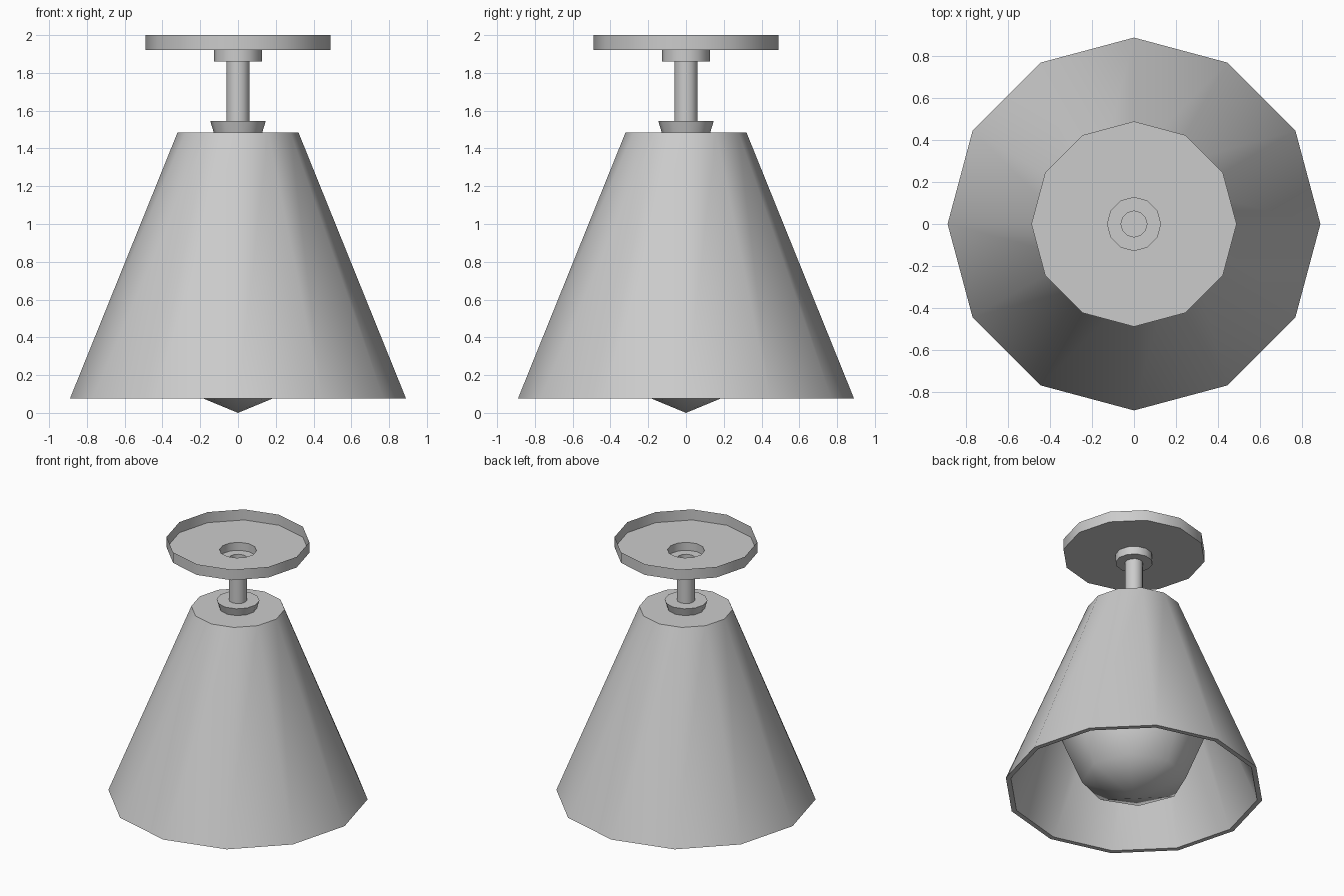
import bpy, bmesh
from math import cos, sin, radians, tau

if "Cube" in bpy.data.objects:
    bpy.data.objects.remove(bpy.data.objects["Cube"])


def lathe(name, profile, sides=12, angle=40):
    """Revolve (radius, z) points, listed so outward normals follow; r = 0 makes a pole."""
    bm = bmesh.new()
    rings = []
    for r, z in profile:
        n = 1 if r == 0 else sides
        rings.append([bm.verts.new((r * cos(tau * i / sides), r * sin(tau * i / sides), z))
                      for i in range(n)])
    for a, b in zip(rings, rings[1:]):
        for i in range(sides):
            j = (i + 1) % sides
            quad = [a[i % len(a)], a[j % len(a)], b[j % len(b)], b[i % len(b)]]
            bm.faces.new(list(dict.fromkeys(quad)))
    mesh = bpy.data.meshes.new(name)
    bm.to_mesh(mesh)
    bm.free()
    obj = bpy.data.objects.new(name, mesh)
    bpy.context.collection.objects.link(obj)
    bpy.ops.object.select_all(action='DESELECT')
    obj.select_set(True)
    bpy.context.view_layer.objects.active = obj
    bpy.ops.object.shade_smooth_by_angle(angle=radians(angle))
    return obj


# Ceiling canopy: open dish with a stepped cup below it
lathe("ceiling_canopy", [(0.062, 1.86), (0.127, 1.86), (0.127, 1.92), (0.49, 1.92), (0.49, 2.0)])

# Hollow stem
lathe("stem", [(0.062, 1.53), (0.062, 1.86)])

# Flared collar on top of the shade
lathe("collar", [(0.127, 1.48), (0.147, 1.545), (0, 1.545)])

# Thick conical shade, open below
lathe("shade", [(0, 1.45), (0.29, 1.45), (0.855, 0.075), (0.89, 0.075), (0.32, 1.485), (0, 1.485)])

# Low-poly globe bulb, poking out under the shade
R = 0.505
globe = [(0 if k == 0 else R * sin(radians(45 * k)), R - R * cos(radians(45 * k))) for k in range(4)]
lathe("bulb", globe + [(0.13, 1.01), (0, 1.01)], sides=8, angle=60)

# Socket holding the bulb inside the shade
lathe("socket", [(0.13, 1.0), (0.13, 1.45)])
